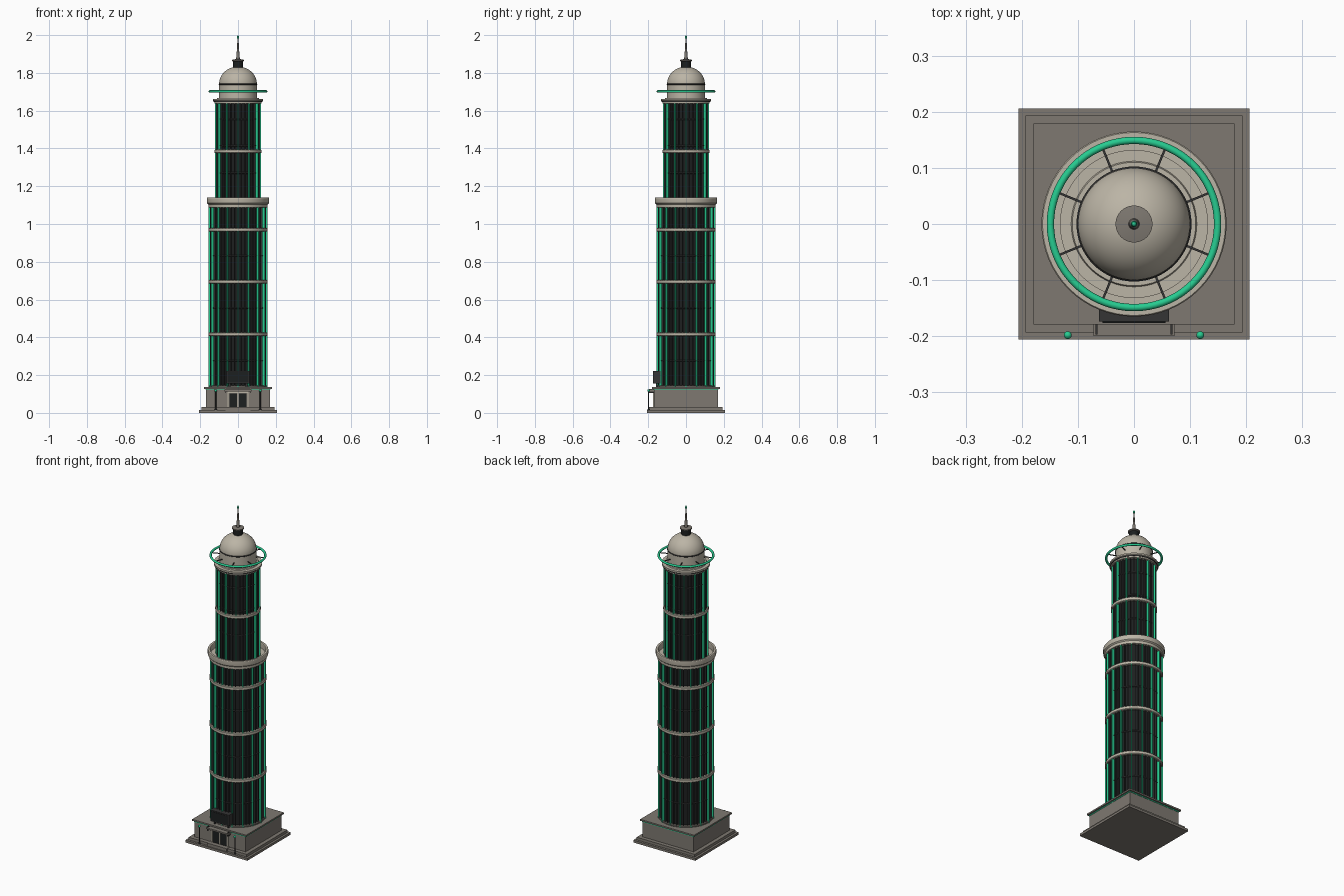
import bpy, bmesh, math
from mathutils import Matrix, Vector

if "Cube" in bpy.data.objects:
    bpy.data.objects.remove(bpy.data.objects["Cube"])


def material(name, r, g, b):
    m = bpy.data.materials.new(name)
    m.diffuse_color = (r, g, b, 1)
    m.use_nodes = True
    m.node_tree.nodes["Principled BSDF"].inputs["Base Color"].default_value = m.diffuse_color
    return m


STONE = material("pale_stone", 0.50, 0.46, 0.38)
BASE = material("grey_stone", 0.21, 0.19, 0.165)
GLASS = material("dark_glass", 0.012, 0.014, 0.014)
METAL = material("dark_metal", 0.035, 0.035, 0.035)
GREEN = material("green_light", 0.02, 0.60, 0.28)


def finish(name, bm, mat):
    bmesh.ops.remove_doubles(bm, verts=bm.verts, dist=1e-6)
    bmesh.ops.recalc_face_normals(bm, faces=bm.faces)
    me = bpy.data.meshes.new(name)
    bm.to_mesh(me)
    bm.free()
    me.materials.append(mat)
    ob = bpy.data.objects.new(name, me)
    bpy.context.collection.objects.link(ob)
    return ob


def add_box(bm, x0, x1, y0, y1, z0, z1, turn=0.0):
    mtx = (Matrix.Rotation(turn, 4, 'Z')
           @ Matrix.Translation(((x0 + x1) / 2, (y0 + y1) / 2, (z0 + z1) / 2))
           @ Matrix.Diagonal((x1 - x0, y1 - y0, z1 - z0, 1)))
    bmesh.ops.create_cube(bm, size=1, matrix=mtx)


def boxes(name, mat, *dims):
    bm = bmesh.new()
    for d in dims:
        add_box(bm, *d)
    return finish(name, bm, mat)


def lathe(name, mat, profile, n=64, closed=False, at=(0, 0)):
    """Spin a (radius, height) profile around a vertical axis."""
    bm = bmesh.new()
    rows = [[bm.verts.new((at[0] + r * math.cos(2 * math.pi * i / n),
                           at[1] + r * math.sin(2 * math.pi * i / n), z))
             for i in range(n)] for r, z in profile]
    pairs = list(zip(rows, rows[1:]))
    if closed:
        pairs.append((rows[-1], rows[0]))
    for a, b in pairs:
        for i in range(n):
            j = (i + 1) % n
            bm.faces.new((a[i], a[j], b[j], b[i]))
    return finish(name, bm, mat)


def band(name, mat, r_in, r_out, z0, z1):
    c = 0.003
    return lathe(name, mat, [(r_in, z0), (r_out - c, z0), (r_out, z0 + c),
                             (r_out, z1 - c), (r_out - c, z1), (r_in, z1)], closed=True)


def fins(name, mat, angles, r0, r1, width, z0, z1):
    bm = bmesh.new()
    for a in angles:
        add_box(bm, r0, r1, -width / 2, width / 2, z0, z1, a)
    return finish(name, bm, mat)


def shaft(label, r, z0, z1, count, bands, floors):
    # glass core with dark fins, every third fin a green light strip
    lathe(label + "_glass", GLASS, [(0, z0), (r - 0.012, z0), (r - 0.012, z1), (0, z1)])
    step = 2 * math.pi / count
    fins(label + "_dark_fins", METAL, [i * step for i in range(count) if i % 3],
         r - 0.016, r - 0.002, 0.004, z0, z1)
    fins(label + "_green_fins", GREEN, [i * step for i in range(0, count, 3)],
         r - 0.016, r + 0.003, 0.005, z0, z1)
    for i, z in enumerate(bands):
        band(f"{label}_stone_band_{i + 1}", STONE, r - 0.015, r + 0.004, z - 0.010, z + 0.010)
    for i, z in enumerate(floors):
        band(f"{label}_floor_line_{i + 1}", METAL, r - 0.015, r - 0.008, z - 0.004, z + 0.004)


# stepped square base with cornice
boxes("base_steps", BASE, (-.206, .206, -.206, .206, 0, .014),
      (-.193, .193, -.193, .193, .014, .030))
boxes("base_block", BASE, (-.170, .170, -.170, .170, .030, .128))
boxes("base_cornice", BASE, (-.179, .179, -.179, .179, .127, .136))
boxes("base_light_strip", GREEN, (-.172, .172, -.172, .172, .120, .125))

# entrance
boxes("door_frame", STONE, (-.056, -.049, -.176, -.168, .030, .112),
      (.049, .056, -.176, -.168, .030, .112), (-.056, .056, -.176, -.168, .106, .113),
      (-.003, .003, -.175, -.168, .030, .107))
boxes("doors", GLASS, (-.045, -.005, -.174, -.168, .031, .103),
      (.005, .045, -.174, -.168, .031, .103))
boxes("door_surround", BASE, (-.050, .050, -.172, -.168, .030, .108))
boxes("canopy", BASE, (-.072, .072, -.200, -.168, .114, .123))
boxes("canopy_brackets", METAL, *[(s * .067 - .002, s * .067 + .002, -.197, -.168, .104, .127)
                                  for s in (-1, 1)])
boxes("entrance_step", BASE, (-.065, .065, -.200, -.168, .014, .032))

# blank sign box above the entrance
boxes("sign_box", METAL, (-.062, .062, -.174, -.135, .156, .222))
boxes("sign_face", GLASS, (-.056, .056, -.176, -.172, .162, .216))
boxes("sign_posts", METAL, *[(s * .045 - .004, s * .045 + .004, -.160, -.150, .134, .158)
                             for s in (-1, 1)])

# lamp posts
for side, s in (("left", -1), ("right", 1)):
    p = (s * .118, -.198)
    lathe(side + "_lamp_post", METAL, [(0, .013), (.006, .013), (.006, .019), (.003, .022),
                                       (.003, .114), (0, .114)], 12, at=p)
    lathe(side + "_lamp_globe", GREEN,
          [(.007 * math.sin(math.pi * k / 8), .118 - .007 * math.cos(math.pi * k / 8))
           for k in range(9)], 16, at=p)

# lower and upper round shafts
band("lower_shaft_foot", BASE, .10, .152, .134, .146)
shaft("lower_shaft", .152, .135, 1.10, 48, (.416, .694, .970), (.276, .555, .832))
shaft("upper_shaft", .120, 1.09, 1.645, 36, (1.385,), (1.27, 1.415, 1.555))

# hollow parapet ring at the setback
lathe("parapet", STONE, [(0, 1.088), (.156, 1.088), (.157, 1.104), (.164, 1.110), (.165, 1.114),
                         (.165, 1.136), (.163, 1.139), (.152, 1.139), (.150, 1.136),
                         (.150, 1.106), (0, 1.106)])

# crown: cornice, drum and dome
lathe("crown_cornice", STONE, [(0, 1.638), (.125, 1.638), (.126, 1.648), (.132, 1.653),
                               (.132, 1.662), (.112, 1.662), (.110, 1.668), (0, 1.668)])
lathe("crown_cornice_shadow_band", METAL, [(.12, 1.645), (.1285, 1.645), (.1285, 1.650),
                                           (.12, 1.650)], closed=True)
lathe("drum", STONE, [(0, 1.66), (.100, 1.66), (.100, 1.74), (0, 1.74)])
band("drum_band", METAL, .09, .1025, 1.735, 1.743)
lathe("dome", STONE, [(.100 * math.cos(math.pi / 2 * k / 16),
                       1.742 + .091 * math.sin(math.pi / 2 * k / 16)) for k in range(17)])

# green halo ring on eight spokes
lathe("halo_ring", GREEN, [(.149 + .0065 * math.cos(math.pi * k / 6),
                            1.702 + .0065 * math.sin(math.pi * k / 6)) for k in range(12)],
      72, closed=True)
fins("halo_spokes", METAL, [math.pi / 8 + i * math.pi / 4 for i in range(8)],
     .095, .147, .004, 1.700, 1.704)

# lantern, cap and spire
lathe("lantern", GLASS, [(0, 1.822), (.026, 1.822), (.026, 1.864), (0, 1.864)], 32)
lathe("lantern_cap", BASE, [(0, 1.860), (.025, 1.860), (.033, 1.864), (.033, 1.869),
                            (.010, 1.873), (0, 1.873)], 32)
lathe("spire", BASE, [(0, 1.87), (.010, 1.87), (.008, 1.90), (.005, 1.93),
                      (.003, 1.985), (0, 1.985)], 16)
lathe("spire_tip", GREEN, [(0, 1.980), (.0045, 1.983), (.0055, 1.990), (.0035, 1.997),
                           (0, 2.0)], 16)

# smooth round parts, keep edges sharp
bpy.ops.object.select_all(action='SELECT')
bpy.context.view_layer.objects.active = bpy.data.objects["dome"]
bpy.ops.object.shade_smooth_by_angle(angle=math.radians(32))
